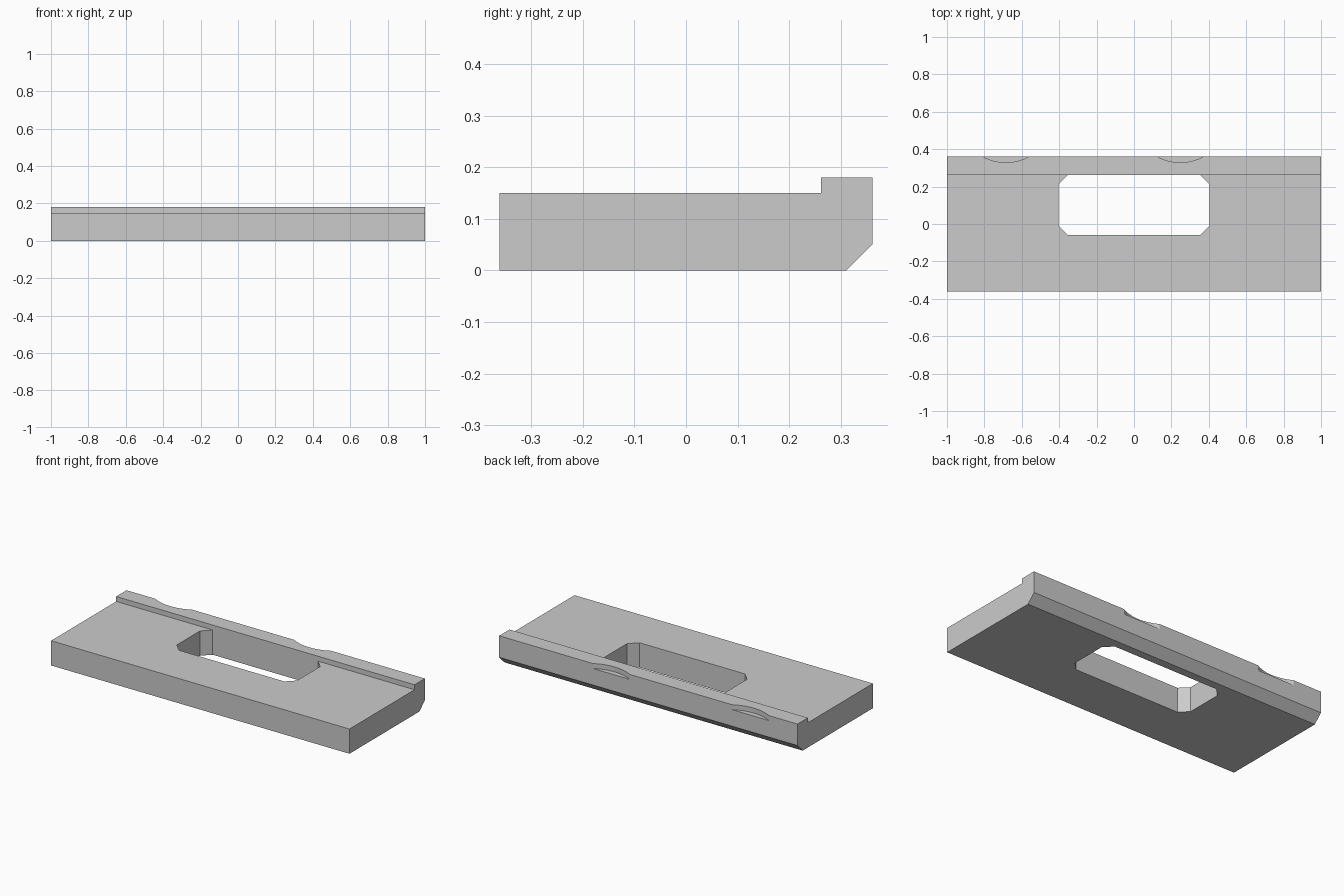
import bpy, bmesh, math
from mathutils import Vector

cube = bpy.data.objects.get("Cube")
if cube:
    bpy.data.objects.remove(cube, do_unlink=True)

LENGTH = 2.0
BACK = 0.361
RIDGE = 0.262          # front wall of the ridge, flush with the opening
DECK, TOP = 0.15, 0.18

grey = bpy.data.materials.new("plain grey")
grey.use_nodes = True
colour = (0.6, 0.6, 0.6, 1)
grey.diffuse_color = colour
grey.node_tree.nodes["Principled BSDF"].inputs["Base Color"].default_value = colour


def prism(name, outline, sweep):
    """Extrude a closed 3D outline along a vector."""
    bm = bmesh.new()
    face = bm.faces.new([bm.verts.new(p) for p in outline])
    new = bmesh.ops.extrude_face_region(bm, geom=[face])["geom"]
    bmesh.ops.translate(bm, vec=Vector(sweep),
                        verts=[v for v in new if isinstance(v, bmesh.types.BMVert)])
    bmesh.ops.recalc_face_normals(bm, faces=bm.faces)
    mesh = bpy.data.meshes.new(name)
    bm.to_mesh(mesh)
    bm.free()
    mesh.materials.append(grey)
    obj = bpy.data.objects.new(name, mesh)
    bpy.context.collection.objects.link(obj)
    return obj


def cut(target, cutter):
    """Subtract the cutter from the target, then discard it."""
    cutter.hide_render = True
    mod = target.modifiers.new("cut", "BOOLEAN")
    mod.operation, mod.solver, mod.object = "DIFFERENCE", "EXACT", cutter
    bpy.context.view_layer.objects.active = target
    bpy.ops.object.modifier_apply(modifier=mod.name)
    bpy.data.objects.remove(cutter, do_unlink=True)


# Plate with raised back ridge and chamfered lower back edge
section = [(-BACK, 0), (BACK - 0.05, 0), (BACK, 0.05), (BACK, TOP),
           (RIDGE, TOP), (RIDGE, DECK), (-BACK, DECK)]
plate = prism("slotted_plate", [(-LENGTH / 2, y, z) for y, z in section],
              (LENGTH, 0, 0))

# Through opening with clipped corners
half, front, clip = 0.403, -0.06, 0.05
right_side = [(half - clip, front), (half, front + clip),
              (half, RIDGE - clip), (half - clip, RIDGE)]
opening = right_side + [(-x, y) for x, y in reversed(right_side)]
cut(plate, prism("opening_cutter", [(x, y, -0.1) for x, y in opening], (0, 0, 0.5)))

# Two shallow round scallops in the back of the ridge
radius, steps = 0.255, 96
for centre in (-0.685, 0.248):
    circle = [(centre + radius * math.cos(math.tau * i / steps),
               0.584 + radius * math.sin(math.tau * i / steps), DECK)
              for i in range(steps)]
    cut(plate, prism("scallop_cutter", circle, (0, 0, 0.2)))

# Smooth the scallop arcs, keep every other edge crisp
bpy.ops.object.select_all(action="DESELECT")
plate.select_set(True)
bpy.context.view_layer.objects.active = plate
bpy.ops.object.shade_smooth_by_angle(angle=math.radians(20))
